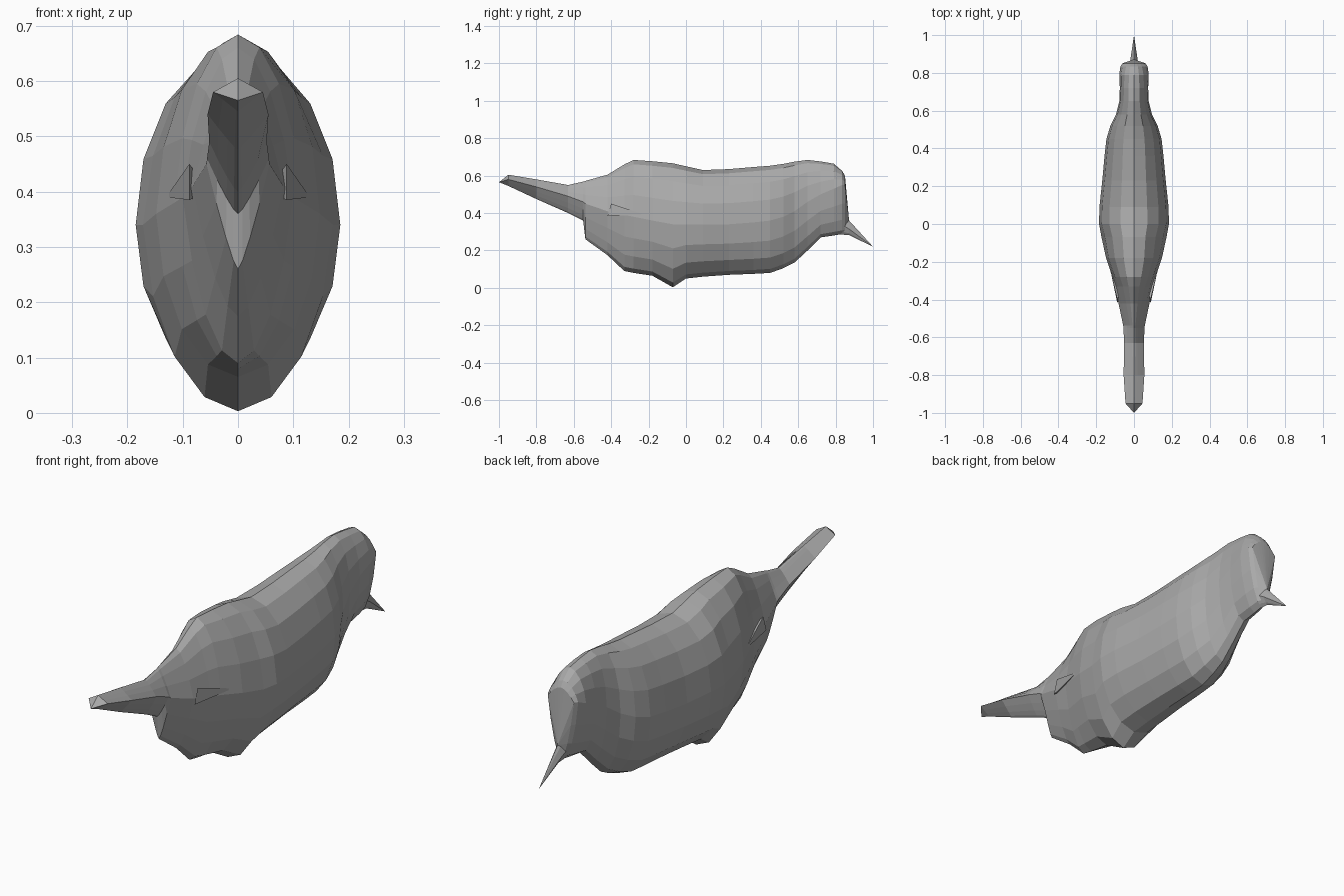
import bpy
import math

cube = bpy.data.objects.get("Cube")
if cube:
    bpy.data.objects.remove(cube, do_unlink=True)

# One plain grey for the whole bird
grey = bpy.data.materials.new("plain grey")
grey.use_nodes = True
colour = (0.4, 0.4, 0.4, 1)
grey.diffuse_color = colour
grey.node_tree.nodes["Principled BSDF"].inputs["Base Color"].default_value = colour


def make_object(name, verts, faces):
    mesh = bpy.data.meshes.new(name)
    mesh.from_pydata(verts, [], faces)
    mesh.materials.append(grey)
    obj = bpy.data.objects.new(name, mesh)
    bpy.context.collection.objects.link(obj)
    return obj


def section(y, bottom, top, middle, width, keel, sides):
    """Closed ring across the body; keel blends the rounded side into a straight V."""
    ring = []
    for k in range(sides):
        a = 2 * math.pi * k / sides
        c, s = math.cos(a), math.sin(a)
        sharp = math.copysign(1 - abs(c), s)
        x = width * ((1 - keel) * s + keel * sharp)
        z = middle + c * (top - middle if c > 0 else middle - bottom)
        ring.append((x, y, z))
    return ring


def loft(name, rows, start, end, sides):
    """Skin the rings and close both ends to a point."""
    verts = [v for r in rows for v in section(*r, sides)]
    faces = []
    for i in range(len(rows) - 1):
        for k in range(sides):
            a, b = i * sides + k, i * sides + (k + 1) % sides
            faces.append((a, a + sides, b + sides, b))
    first, last = len(verts), len(verts) + 1
    verts += [start, end]
    base = (len(rows) - 1) * sides
    for k in range(sides):
        n = (k + 1) % sides
        faces.append((first, k, n))
        faces.append((last, base + n, base + k))
    return make_object(name, verts, faces)


# Tail, body and head: y, bottom, top, widest height, half width, keel
body_rows = [
    (-.95, .545, .605, .58, .045, 1),
    (-.80, .475, .58, .54, .055, .9),
    (-.63, .40, .55, .49, .052, .8),
    (-.55, .36, .568, .46, .056, .8),
    (-.538, .26, .572, .45, .057, .8),
    (-.42, .175, .605, .41, .082, .5),
    (-.33, .09, .66, .39, .10, .3),
    (-.28, .08, .684, .38, .115, .15),
    (-.18, .065, .677, .36, .148, .05),
    (-.07, .003, .666, .34, .172, .1),
    (.0, .05, .65, .34, .185, 0),
    (.09, .06, .63, .34, .183, 0),
    (.23, .07, .635, .34, .168, 0),
    (.36, .075, .646, .35, .156, 0),
    (.45, .08, .653, .36, .146, 0),
    (.52, .105, .663, .38, .125, 0),
    (.58, .135, .675, .41, .095, 0),
    (.65, .20, .684, .46, .078, 0),
    (.72, .27, .676, .50, .075, 0),
    (.79, .28, .664, .53, .078, .15),
    (.835, .288, .625, .55, .072, .3),
    (.85, .29, .60, .55, .062, .5),
]
loft("body", body_rows, (0, -1, .565), (0, .872, .36), 16)

# Beak
loft("beak", [(.83, .285, .40, .34, .025, .6), (.872, .282, .36, .315, .019, .7)],
     (0, .81, .34), (0, 1, .22), 8)

# Folded wing tips, standing slightly proud of the flanks above the tail root
for side, name in ((1, "left_wing_tip"), (-1, "right_wing_tip")):
    points = [(side * .13, -.22, .39), (side * .088, -.42, .385),
              (side * .088, -.40, .45), (side * .05, -.30, .40)]
    tris = [(0, 1, 2), (0, 3, 1), (1, 3, 2), (0, 2, 3)]
    make_object(name, points, tris if side < 0 else [t[::-1] for t in tris])
